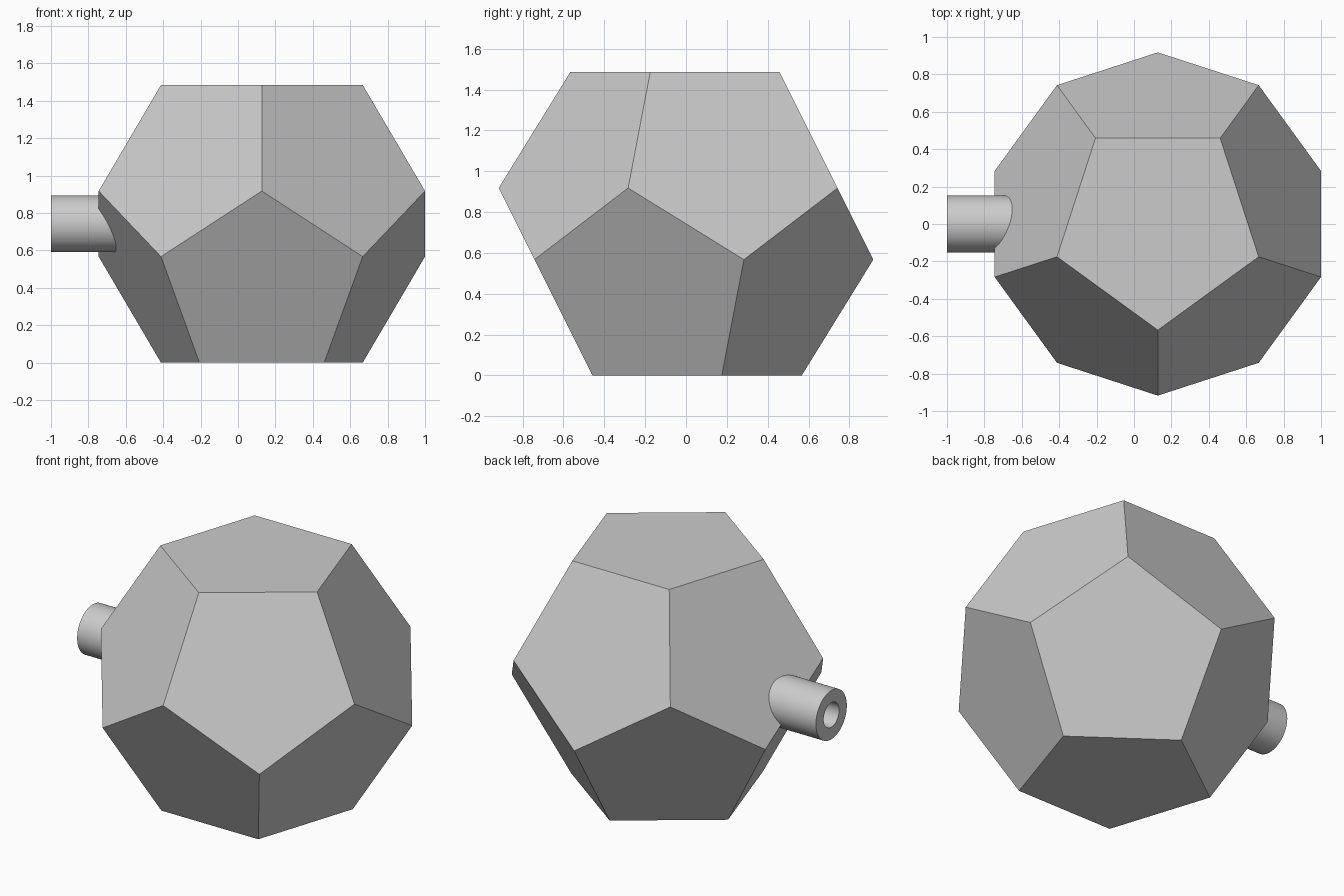
import bpy
import bmesh
from math import cos, sin, pi, radians
from mathutils import Matrix

cube = bpy.data.objects.get("Cube")
if cube:
    bpy.data.objects.remove(cube, do_unlink=True)

GREY = bpy.data.materials.new("light_grey")
GREY.use_nodes = True
GREY.diffuse_color = (0.6, 0.6, 0.6, 1)
GREY.node_tree.nodes["Principled BSDF"].inputs["Base Color"].default_value = (0.6, 0.6, 0.6, 1)

HEIGHT = 1.485
PHI = (1 + 5 ** 0.5) / 2
CAP_RADIUS = 0.567
BELT_RADIUS = CAP_RADIUS * PHI
BODY_X = 1 - BELT_RADIUS * cos(pi / 10)
MID_Z = HEIGHT / 2
BELT_Z = MID_Z * (5 ** 0.5 - 2)


def finish(bm, name):
    bmesh.ops.recalc_face_normals(bm, faces=bm.faces)
    mesh = bpy.data.meshes.new(name)
    bm.to_mesh(mesh)
    bm.free()
    mesh.materials.append(GREY)
    obj = bpy.data.objects.new(name, mesh)
    bpy.context.collection.objects.link(obj)
    return obj


def ring(bm, count, radius, z, start=0):
    return [bm.verts.new((radius * cos(start + 2 * pi * i / count),
                          radius * sin(start + 2 * pi * i / count), z))
            for i in range(count)]


# Twelve-sided body: two pentagon caps and two interlocking belts
bm = bmesh.new()
upper, lower = radians(-90), radians(-54)
top = ring(bm, 5, CAP_RADIUS, HEIGHT, upper)
high = ring(bm, 5, BELT_RADIUS, MID_Z + BELT_Z, upper)
low = ring(bm, 5, BELT_RADIUS, MID_Z - BELT_Z, lower)
base = ring(bm, 5, CAP_RADIUS, 0, lower)
bm.faces.new(top)
bm.faces.new(base)
for i in range(5):
    j = (i + 1) % 5
    bm.faces.new((top[i], high[i], low[i], high[j], top[j]))
    bm.faces.new((base[i], low[i], high[j], low[j], base[j]))
bmesh.ops.translate(bm, verts=bm.verts, vec=(BODY_X, 0, 0))
finish(bm, "body")

# Hollow spout lying along x, its inner end buried in the body
bm = bmesh.new()
profile = [(0.152, -0.5), (0.152, -1), (0.076, -1), (0.076, -0.5)]
rings = [ring(bm, 64, radius, z) for radius, z in profile]
for a, b in zip(rings, rings[1:] + rings[:1]):
    for i in range(64):
        j = (i + 1) % 64
        bm.faces.new((a[i], a[j], b[j], b[i]))
bm.transform(Matrix.Translation((0, 0, MID_Z)) @ Matrix.Rotation(pi / 2, 4, "Y"))
spout = finish(bm, "spout")

bpy.ops.object.select_all(action="DESELECT")
spout.select_set(True)
bpy.context.view_layer.objects.active = spout
bpy.ops.object.shade_smooth_by_angle(angle=radians(30))
